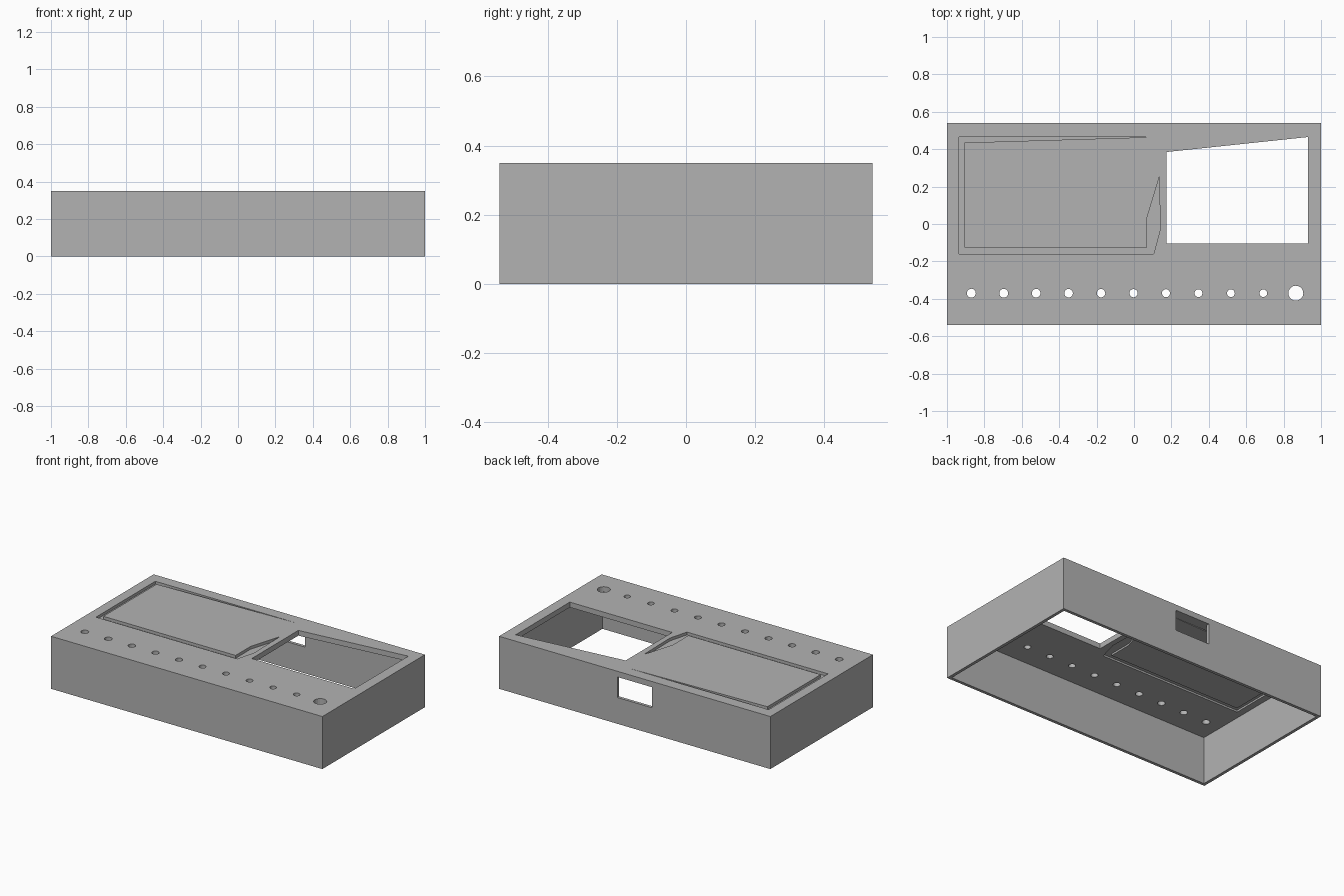
import bpy, bmesh, math

if "Cube" in bpy.data.objects:
    bpy.data.objects.remove(bpy.data.objects["Cube"], do_unlink=True)

# Overall sizes
HALF_X, HALF_Y, HEIGHT = 1.0, 0.54, 0.35
WALL, UNDERSIDE = 0.02, 0.315

grey = bpy.data.materials.new("plain_grey")
grey.use_nodes = True
grey.diffuse_color = (0.45, 0.45, 0.45, 1)
grey.node_tree.nodes["Principled BSDF"].inputs["Base Color"].default_value = grey.diffuse_color


def prism(name, outline, z0, z1):
    """Extrude a flat outline from z0 to z1."""
    bm = bmesh.new()
    face = bm.faces.new([bm.verts.new((x, y, z0)) for x, y in outline])
    top = bmesh.ops.extrude_face_region(bm, geom=[face])["geom"]
    bmesh.ops.translate(bm, vec=(0, 0, z1 - z0),
                        verts=[v for v in top if isinstance(v, bmesh.types.BMVert)])
    bmesh.ops.recalc_face_normals(bm, faces=bm.faces)
    mesh = bpy.data.meshes.new(name)
    bm.to_mesh(mesh)
    bm.free()
    mesh.materials.append(grey)
    obj = bpy.data.objects.new(name, mesh)
    bpy.context.scene.collection.objects.link(obj)
    return obj


def rectangle(x0, x1, y0, y1):
    return [(x0, y0), (x1, y0), (x1, y1), (x0, y1)]


def circle(cx, cy, r, sides=20):
    return [(cx + r * math.cos(math.tau * i / sides),
             cy + r * math.sin(math.tau * i / sides)) for i in range(sides)]


case = prism("case_shell", rectangle(-HALF_X, HALF_X, -HALF_Y, HALF_Y), 0, HEIGHT)
cutters = []


def cut(name, outline, z0, z1):
    cutter = prism(name, outline, z0, z1)
    cutter.hide_render = True
    mod = case.modifiers.new(name, "BOOLEAN")
    mod.operation = "DIFFERENCE"
    mod.solver = "EXACT"
    mod.object = cutter
    cutters.append(cutter)


# Hollow inside, open at the bottom
inner_x, inner_y = HALF_X - WALL, HALF_Y - WALL
cut("cavity", rectangle(-inner_x, inner_x, -inner_y, inner_y), -0.1, UNDERSIDE)

# Display window with a slanted back edge
cut("window", [(0.175, -0.105), (0.93, -0.105), (0.93, 0.465), (0.175, 0.385)], 0.25, 0.45)

# Socket opening in the back wall
cut("back_socket", rectangle(-0.128, 0.128, 0.45, 0.65), 0.175, 0.312)

# Groove around the flush panel, on the top and on the underside
groove = [(0.105, 0.465), (-0.935, 0.465), (-0.935, -0.16), (0.105, -0.16),
          (0.14, -0.03), (0.135, 0.25), (0.07, 0.035), (0.07, -0.125),
          (-0.905, -0.125), (-0.905, 0.435)]
cut("top_groove", groove, 0.331, 0.45)
cut("under_groove", groove, 0.25, 0.327)

# Row of control holes, the last one larger
for i in range(11):
    radius = 0.04 if i == 10 else 0.024 - 0.0004 * i
    cut("control_hole", circle(-0.87 + 0.1735 * i, -0.37, radius), 0.25, 0.45)

# Bake the cuts and drop the cutters
bpy.context.view_layer.update()
graph = bpy.context.evaluated_depsgraph_get()
baked = bpy.data.meshes.new_from_object(case.evaluated_get(graph))
case.modifiers.clear()
case.data = baked
baked.name = "case_shell"
baked.materials.clear()
baked.materials.append(grey)
for poly in baked.polygons:
    poly.material_index = 0
for cutter in cutters:
    bpy.data.objects.remove(cutter, do_unlink=True)
